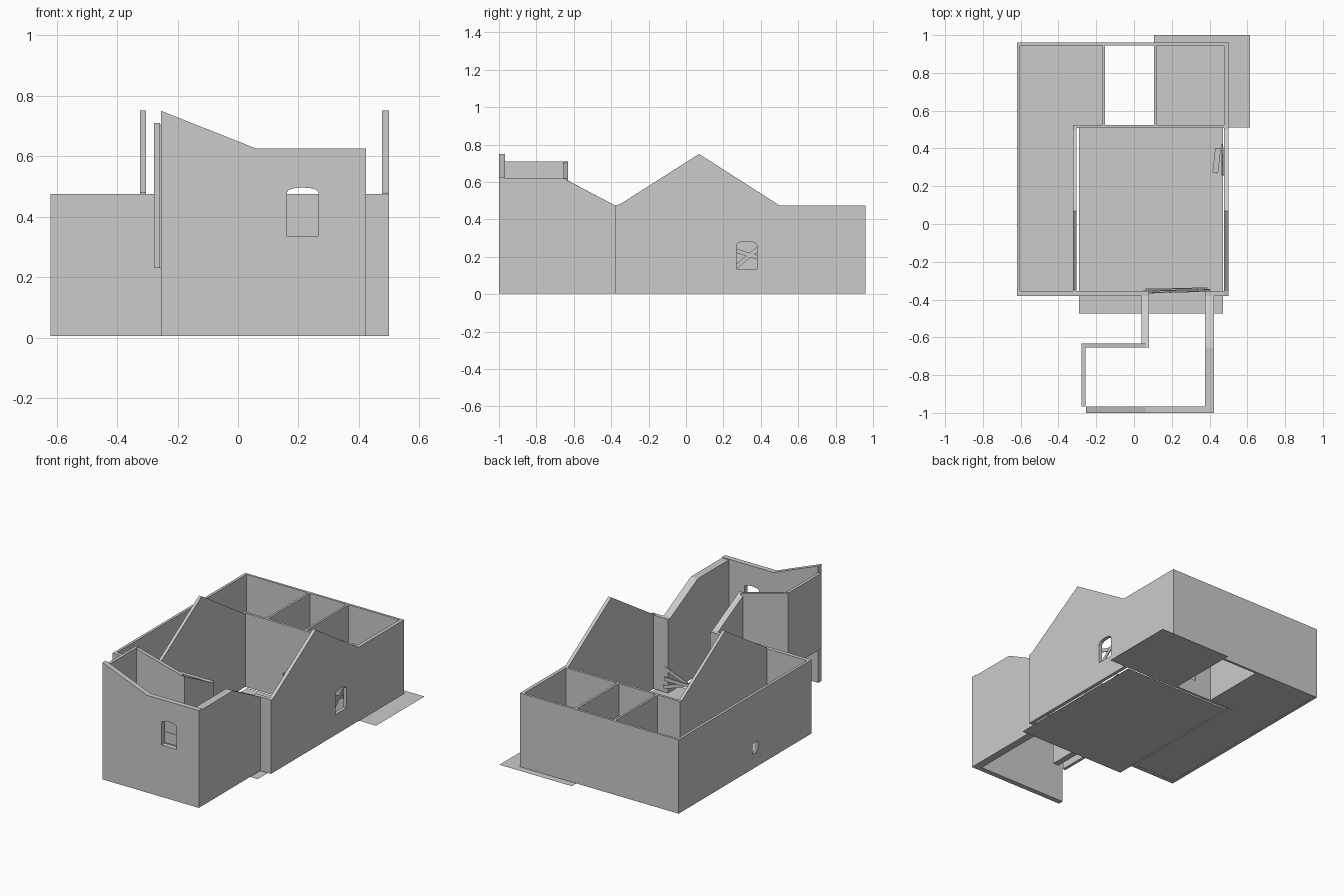
import bpy, math
from mathutils import Matrix, Vector

if "Cube" in bpy.data.objects:
    bpy.data.objects.remove(bpy.data.objects["Cube"])

def link_mesh(name, mesh):
    ob = bpy.data.objects.new(name, mesh)
    bpy.context.collection.objects.link(ob)
    return ob

def wall(name, axis, a, b, outline, holes=()):
    """Upright wall: outline in (y,z) for axis 'x' or (x,z) for axis 'y', thick from a to b."""
    cu = bpy.data.curves.new(name, 'CURVE')
    cu.dimensions, cu.fill_mode, cu.extrude = '2D', 'BOTH', (b - a) / 2
    for loop in (outline, *holes):
        sp = cu.splines.new('POLY')
        sp.points.add(len(loop) - 1)
        sp.use_cyclic_u = True
        for p, (u, v) in zip(sp.points, loop):
            p.co = (u, v, 0, 1)
    tmp = link_mesh(name + "_curve", cu)
    mesh = bpy.data.meshes.new_from_object(tmp.evaluated_get(bpy.context.evaluated_depsgraph_get()))
    bpy.data.objects.remove(tmp)
    m = (a + b) / 2
    if axis == 'x':
        mat = Matrix(((0, 0, 1, m), (1, 0, 0, 0), (0, 1, 0, 0), (0, 0, 0, 1)))
    else:
        mat = Matrix(((1, 0, 0, 0), (0, 0, -1, m), (0, 1, 0, 0), (0, 0, 0, 1)))
    mesh.transform(mat)
    for poly in mesh.polygons:
        poly.use_smooth = False
    return link_mesh(name, mesh)

def rect(u0, u1, v0, v1):
    return [(u0, v0), (u1, v0), (u1, v1), (u0, v1)]

def arch(u0, u1, v0, spring, top, n=6):
    """Window hole with a low arched head."""
    c, r = (u0 + u1) / 2, (u1 - u0) / 2
    head = [(c + r * math.cos(math.pi * i / n),
             spring + (top - spring) * math.sin(math.pi * i / n)) for i in range(n + 1)]
    return [(u0, v0), (u1, v0)] + head

def floor(name, x0, x1, y0, y1, z):
    mesh = bpy.data.meshes.new(name)
    mesh.from_pydata([(x0, y0, z), (x1, y0, z), (x1, y1, z), (x0, y1, z)], [], [(0, 1, 2, 3)])
    return link_mesh(name, mesh)

def board(name, p, q, width, thick, normal):
    """Flat plank from p to q, thin along normal."""
    p, q, n = Vector(p), Vector(q), Vector(normal)
    d = (q - p).normalized()
    s = d.cross(n).normalized() * width / 2
    t = s.cross(d).normalized() * thick / 2
    vs = [e + i * s + j * t for e in (p, q) for i, j in ((-1, -1), (1, -1), (1, 1), (-1, 1))]
    mesh = bpy.data.meshes.new(name)
    mesh.from_pydata(vs, [], [(0, 1, 2, 3), (7, 6, 5, 4), (0, 4, 5, 1),
                              (1, 5, 6, 2), (2, 6, 7, 3), (3, 7, 4, 0)])
    return link_mesh(name, mesh)

Z0, H, PEAK = 0.005, 0.475, 0.75

# main house outer walls
side = arch(0.27, 0.38, 0.135, 0.262, 0.283)
wall("right_gable_wall", 'x', 0.477, 0.499,
     [(-0.38, Z0), (0.96, Z0), (0.96, H), (0.50, H), (0.07, PEAK), (-0.355, H + 0.005), (-0.38, H)], [side])
wall("left_outer_wall", 'x', -0.62, -0.603, rect(-0.38, 0.96, Z0, H),
     [rect(0.16, 0.215, 0.10, 0.165)])
wall("back_wall", 'y', 0.945, 0.96, rect(-0.603, 0.477, Z0, H))
wall("front_wall_left", 'y', -0.38, -0.355, rect(-0.603, 0.04, Z0, H))
wall("front_wall_right", 'y', -0.38, -0.355, rect(0.424, 0.477, Z0, H))

# inner walls
wall("left_gable_wall", 'x', -0.324, -0.305,
     [(-0.355, Z0), (0.525, Z0), (0.525, H), (0.50, H), (0.07, PEAK), (-0.355, H + 0.005)])
wall("cross_wall", 'y', 0.509, 0.525, rect(-0.305, 0.477, Z0, H),
     [rect(-0.04, 0.02, 0.10, 0.165)])
for name, x in (("left", -0.168), ("right", 0.105)):
    wall("partition_" + name, 'x', x, x + 0.014, rect(0.525, 0.945, Z0, H))

# front annex
wall("annex_front_wall", 'y', -1.0, -0.967,
     [(-0.255, Z0), (0.424, Z0), (0.424, 0.625), (0.06, 0.625), (-0.255, PEAK)],
     [arch(0.162, 0.266, 0.335, 0.481, 0.496)])
wall("annex_right_wall", 'x', 0.375, 0.424,
     [(-0.967, Z0), (-0.355, Z0), (-0.355, H), (-0.38, H), (-0.655, 0.62), (-0.967, 0.62)])
wall("annex_passage_wall", 'x', 0.04, 0.08,
     [(-0.655, Z0), (-0.355, Z0), (-0.355, H), (-0.38, H), (-0.635, 0.61), (-0.655, 0.62)])
wall("annex_back_wall", 'y', -0.655, -0.632,
     [(-0.277, 0.23), (0.06, 0.23), (0.06, 0.62), (-0.277, 0.71)])
wall("annex_left_wall", 'x', -0.277, -0.258, rect(-0.967, -0.64, 0.23, 0.71))

# floors
floor("main_floor", -0.292, 0.471, -0.475, 0.509, 0.0)
floor("back_room_floor", 0.105, 0.615, 0.512, 1.0, 0.002)
floor("left_floor_back", -0.603, -0.168, 0.52, 0.945, 0.006)
floor("left_floor_front", -0.603, -0.305, -0.355, 0.52, 0.006)

# planks across the doorway
for i, (xa, za, xb, zb) in enumerate(((0.05, 0.02, 0.40, 0.16), (0.05, 0.16, 0.40, 0.04),
                                      (0.06, 0.09, 0.39, 0.10))):
    board(f"door_plank_{i}", (xa, -0.365 + 0.01 * i, za), (xb, -0.355 + 0.008 * i, zb),
          0.022, 0.006, (0, 1, 0))

# planks across the side window, one fallen inside
board("window_plank_0", (0.472, 0.26, 0.14), (0.472, 0.40, 0.255), 0.022, 0.006, (1, 0, 0))
board("window_plank_1", (0.465, 0.26, 0.235), (0.465, 0.42, 0.185), 0.022, 0.006, (1, 0, 0))
board("fallen_plank", (0.43, 0.27, 0.01), (0.445, 0.40, 0.014), 0.03, 0.006, (0, 0, 1))
